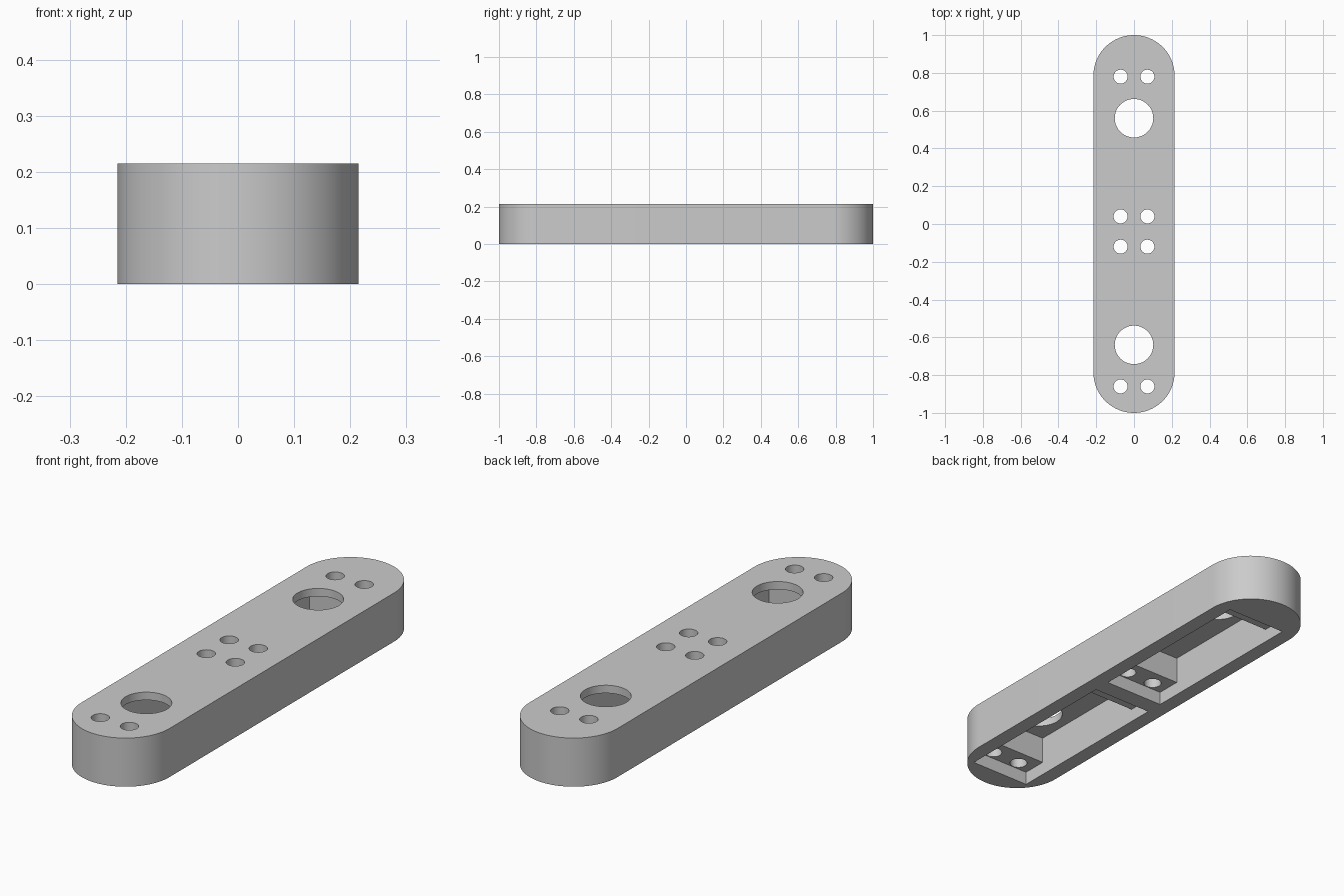
import bpy
import bmesh
from math import cos, sin, pi

default = bpy.data.objects.get("Cube")
if default:
    bpy.data.objects.remove(default)

HALF_WIDTH, HEIGHT = 0.215, 0.215
LEDGE_Z, ROOF_Z = 0.06, 0.18

grey = bpy.data.materials.new("plain grey")
grey.use_nodes = True
colour = (0.6, 0.6, 0.6, 1)
grey.diffuse_color = colour
grey.node_tree.nodes["Principled BSDF"].inputs["Base Color"].default_value = colour


def prism(name, outline, z0, z1):
    """Extrude a flat outline from z0 up to z1."""
    bm = bmesh.new()
    face = bm.faces.new([bm.verts.new((x, y, z0)) for x, y in outline])
    top = bmesh.ops.extrude_face_region(bm, geom=[face])["geom"]
    verts = [v for v in top if isinstance(v, bmesh.types.BMVert)]
    bmesh.ops.translate(bm, verts=verts, vec=(0, 0, z1 - z0))
    bmesh.ops.recalc_face_normals(bm, faces=bm.faces)
    mesh = bpy.data.meshes.new(name)
    bm.to_mesh(mesh)
    bm.free()
    obj = bpy.data.objects.new(name, mesh)
    obj.data.materials.append(grey)
    bpy.context.collection.objects.link(obj)
    return obj


def arc(x, y, r, start, sweep, steps):
    angles = [start + sweep * i / steps for i in range(steps + 1)]
    return [(x + r * cos(a), y + r * sin(a)) for a in angles]


def cut(outline, z0, z1):
    """Subtract an extruded outline from the arm."""
    cutter = prism("cutter", outline, z0, z1)
    mod = arm.modifiers.new("cut", "BOOLEAN")
    mod.operation = "DIFFERENCE"
    mod.solver = "EXACT"
    mod.object = cutter
    bpy.ops.object.modifier_apply(modifier=mod.name)
    bpy.data.objects.remove(cutter)


def cut_hole(x, y, r, steps):
    cut(arc(x, y, r, 0, 2 * pi, steps)[:-1], -0.1, HEIGHT + 0.1)


def cut_pocket(y, half_length, roof):
    w = 0.147
    cut([(-w, y - half_length), (w, y - half_length),
         (w, y + half_length), (-w, y + half_length)], -0.1, roof)


# Round-ended arm
end = 1 - HALF_WIDTH
arm = prism("mounting_arm",
            arc(0, end, HALF_WIDTH, 0, pi, 48) + arc(0, -end, HALF_WIDTH, pi, pi, 48),
            0, HEIGHT)
bpy.context.view_layer.objects.active = arm
arm.select_set(True)

# Two stepped pockets underneath, each with a shaft hole and four screw holes
for centre, side in ((0.41, 1), (-0.49, -1)):
    cut_pocket(centre, 0.41, LEDGE_Z)
    cut_pocket(centre, 0.298, ROOF_Z)
    cut_hole(0, centre + side * 0.15, 0.102, 48)
    for dx in (-0.071, 0.071):
        for dy in (-0.37, 0.37):
            cut_hole(dx, centre + dy, 0.037, 32)

bpy.ops.object.shade_smooth_by_angle(angle=pi / 6)
